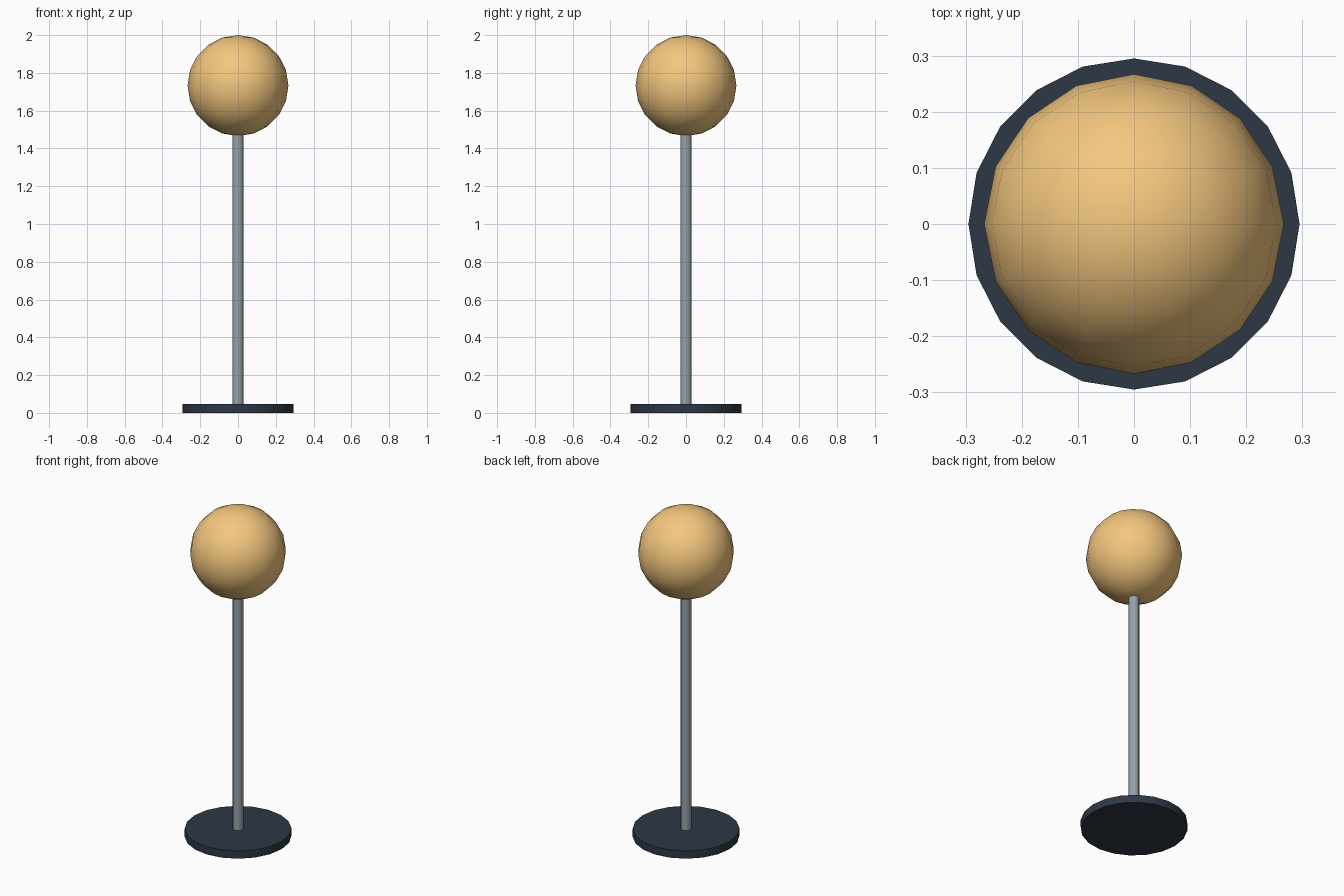
import bpy
import math

if "Cube" in bpy.data.objects:
    bpy.data.objects.remove(bpy.data.objects["Cube"])


def finish(name, color):
    ob = bpy.context.object
    ob.name = name
    bpy.ops.object.shade_smooth_by_angle(angle=math.radians(40))
    mat = bpy.data.materials.new(name + "_material")
    mat.diffuse_color = (*color, 1)
    mat.use_nodes = True
    mat.node_tree.nodes["Principled BSDF"].inputs["Base Color"].default_value = mat.diffuse_color
    ob.data.materials.append(mat)


def cylinder(name, radius, z0, z1, sides, color):
    bpy.ops.mesh.primitive_cylinder_add(vertices=sides, radius=radius, depth=z1 - z0,
                                        location=(0, 0, (z0 + z1) / 2))
    finish(name, color)


# Round foot plate
cylinder("base", 0.295, 0, 0.047, 20, (0.026, 0.039, 0.06))

# Slim post, ending just inside the globe
cylinder("post", 0.0295, 0.04, 1.49, 12, (0.30, 0.36, 0.40))

# Globe on top
R = 0.267
bpy.ops.mesh.primitive_uv_sphere_add(segments=16, ring_count=10, radius=R,
                                     location=(0, 0, 2 - R))
finish("globe", (0.90, 0.57, 0.21))
